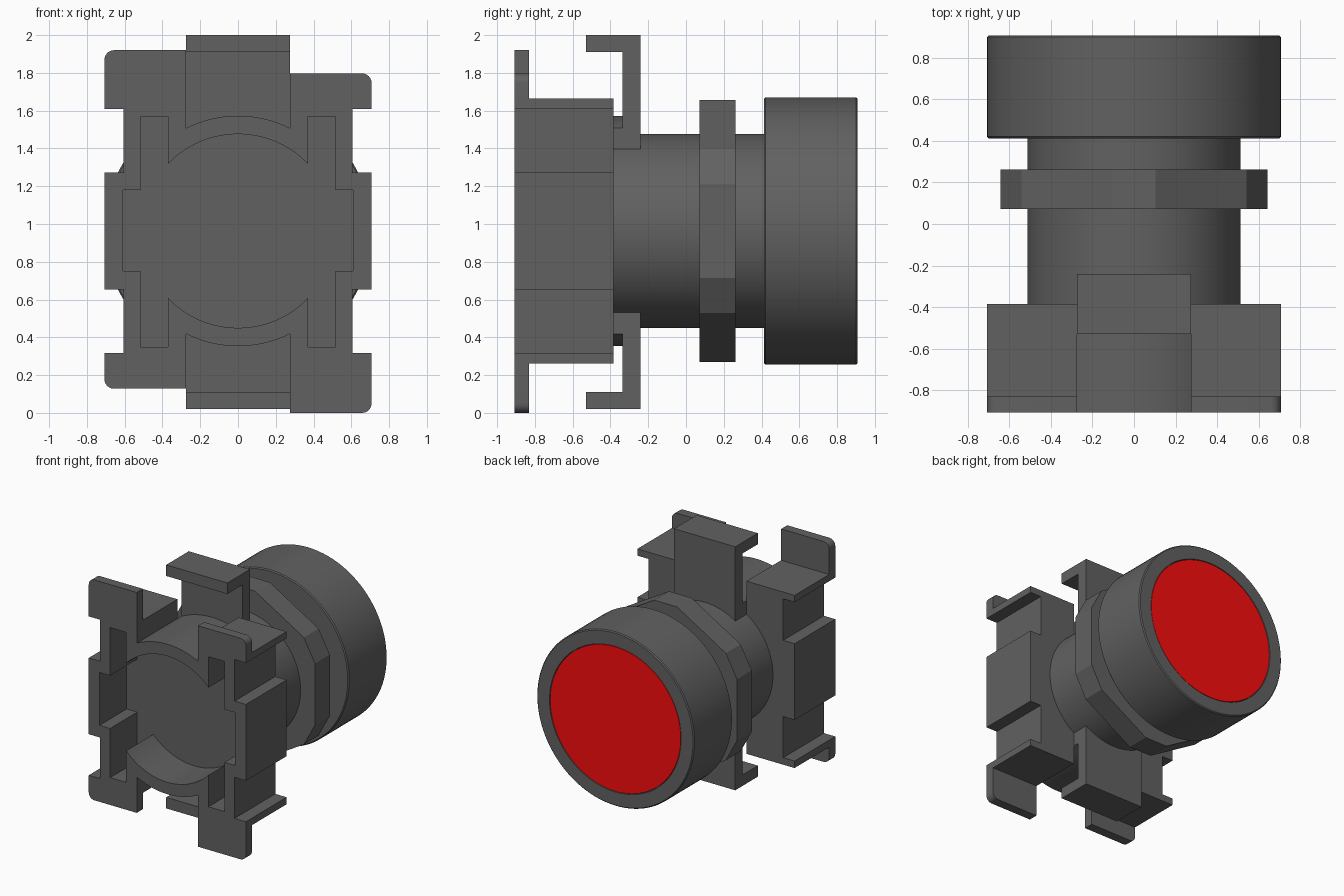
import bpy, bmesh
from math import sin, cos, asin, pi, radians

if "Cube" in bpy.data.objects:
    bpy.data.objects.remove(bpy.data.objects["Cube"])

ZC = 0.963                 # height of the push-button axis
W = 0.707                  # half width of body and radius of head
FRONT, BACK = -0.908, -0.385


def material(name, color):
    m = bpy.data.materials.new(name)
    m.diffuse_color = color
    m.use_nodes = True
    m.node_tree.nodes["Principled BSDF"].inputs["Base Color"].default_value = m.diffuse_color
    return m


DARK = material("dark_plastic", (0.12, 0.12, 0.12, 1))
RED = material("red_plastic", (0.95, 0.004, 0.004, 1))


def shade(ob):
    bpy.ops.object.select_all(action='DESELECT')
    ob.select_set(True)
    bpy.context.view_layer.objects.active = ob
    bpy.ops.object.shade_smooth_by_angle(angle=radians(25))


def finish(name, bm, mat=DARK):
    bmesh.ops.recalc_face_normals(bm, faces=bm.faces)
    me = bpy.data.meshes.new(name)
    bm.to_mesh(me)
    bm.free()
    me.materials.append(mat)
    ob = bpy.data.objects.new(name, me)
    bpy.context.collection.objects.link(ob)
    shade(ob)
    return ob


def prism(name, pts, y0, y1):
    """Extrude an (x, z) outline along y."""
    bm = bmesh.new()
    a = [bm.verts.new((x, y0, z)) for x, z in pts]
    b = [bm.verts.new((x, y1, z)) for x, z in pts]
    bm.faces.new(a)
    bm.faces.new(b[::-1])
    for i in range(len(pts)):
        j = (i + 1) % len(pts)
        bm.faces.new((a[i], a[j], b[j], b[i]))
    return finish(name, bm)


def lathe(name, profile, mat=DARK, n=96):
    """Spin a (radius, y) profile round the button axis; ends are capped."""
    bm = bmesh.new()
    rings = [[bm.verts.new((r * cos(2 * pi * i / n), y, ZC + r * sin(2 * pi * i / n)))
              for i in range(n)] for r, y in profile]
    for a, b in zip(rings, rings[1:]):
        for i in range(n):
            j = (i + 1) % n
            bm.faces.new((a[i], a[j], b[j], b[i]))
    bm.faces.new(rings[0])
    bm.faces.new(rings[-1])
    return finish(name, bm, mat)


def arc(r, half, k=1, n=24):
    """Arc over the axis (k=1) or under it (k=-1), from x=+half to x=-half."""
    t = asin(half / r)
    return [(r * sin(t - 2 * t * i / n), ZC + k * r * cos(t - 2 * t * i / n))
            for i in range(n + 1)]


def ring_outline(right_side, r, half):
    """Closed outline: top arc, left side, bottom arc, right side."""
    left = [(-x, z) for x, z in right_side]
    return arc(r, half) + left + arc(r, half, -1)[::-1] + right_side[::-1]


# Mounting body: two side blocks joined by a curved bridge
body_side = [(0.275, 1.665), (W, 1.665), (W, 1.61), (0.605, 1.61),
             (0.605, 1.272), (W, 1.272), (W, 0.652), (0.605, 0.652),
             (0.605, 0.318), (W, 0.318), (W, 0.261), (0.275, 0.261)]
body = prism("mounting_body", ring_outline(body_side, 0.61, 0.275), FRONT, BACK)

# Round recess with side slots in the front of the body
slot_side = [(0.37, 1.57), (0.515, 1.57), (0.515, 1.18), (0.61, 1.18),
             (0.61, 0.75), (0.515, 0.75), (0.515, 0.35), (0.37, 0.35)]
cutter = prism("recess_cutter", ring_outline(slot_side, 0.513, 0.37), -1.1, -0.56)
cutter.hide_render = True
mod = body.modifiers.new("recess", 'BOOLEAN')
mod.object, mod.operation, mod.solver = cutter, 'DIFFERENCE', 'EXACT'
bpy.context.view_layer.objects.active = body
bpy.ops.object.modifier_apply(modifier="recess")
bpy.data.objects.remove(cutter)
shade(body)


# Thin corner flanges with one rounded outer corner
def flange(name, side, z_in, z_out, r=0.05):
    d = 1 if z_out > z_in else -1
    corner = [(side * (W - r + r * cos(a * pi / 12)), z_out - d * r + d * r * sin(a * pi / 12))
              for a in range(7)]
    pts = [(side * 0.275, z_in), (side * W, z_in)] + corner + [(side * 0.275, z_out)]
    prism(name, pts, FRONT, -0.83)


flange("flange_top_left", -1, 1.665, 1.92)
flange("flange_top_right", 1, 1.665, 1.797)
flange("flange_bottom_left", -1, 0.261, 0.128)
flange("flange_bottom_right", 1, 0.261, 0.0)

# Hooked clips above and below the barrel, each on a collar segment
for word, k, tip, inner in (("top", 1, 2.0, 1.91), ("bottom", -1, 0.02, 0.11)):
    root = ZC + k * 0.42
    hook = [(-0.24, root), (-0.24, tip), (-0.53, tip), (-0.53, inner),
            (-0.335, inner), (-0.335, root)]
    bm = bmesh.new()
    f = bm.faces.new([bm.verts.new((-0.275, y, z)) for y, z in hook])
    ext = bmesh.ops.extrude_face_region(bm, geom=[f], use_keep_orig=True)
    bmesh.ops.translate(bm, vec=(0.55, 0, 0),
                        verts=[v for v in ext["geom"] if isinstance(v, bmesh.types.BMVert)])
    finish("clip_" + word, bm)
    prism("collar_" + word, arc(0.61, 0.275, k) + [(-0.275, root), (0.275, root)], BACK, -0.335)

# Barrel
lathe("barrel", [(0.513, -0.42), (0.513, 0.43)])

# Hexagonal nut with cut corners
quarter = [(0.642, 0.25), (0.542, 0.435), (0.103, 0.694)]
upper = quarter + [(-x, z) for x, z in quarter[::-1]]
nut = upper + [(-x, -z) for x, z in upper]
prism("lock_nut", [(x, ZC + z) for x, z in nut], 0.072, 0.262)

# Button head with a shallow seat, and the red cap in it
lathe("button_head", [(W - 0.008, 0.412), (W, 0.42), (W, 0.9), (W - 0.008, 0.908),
                      (0.592, 0.908), (0.592, 0.88)])
lathe("button_cap", [(0.587, 0.87), (0.587, 0.906)], RED)
